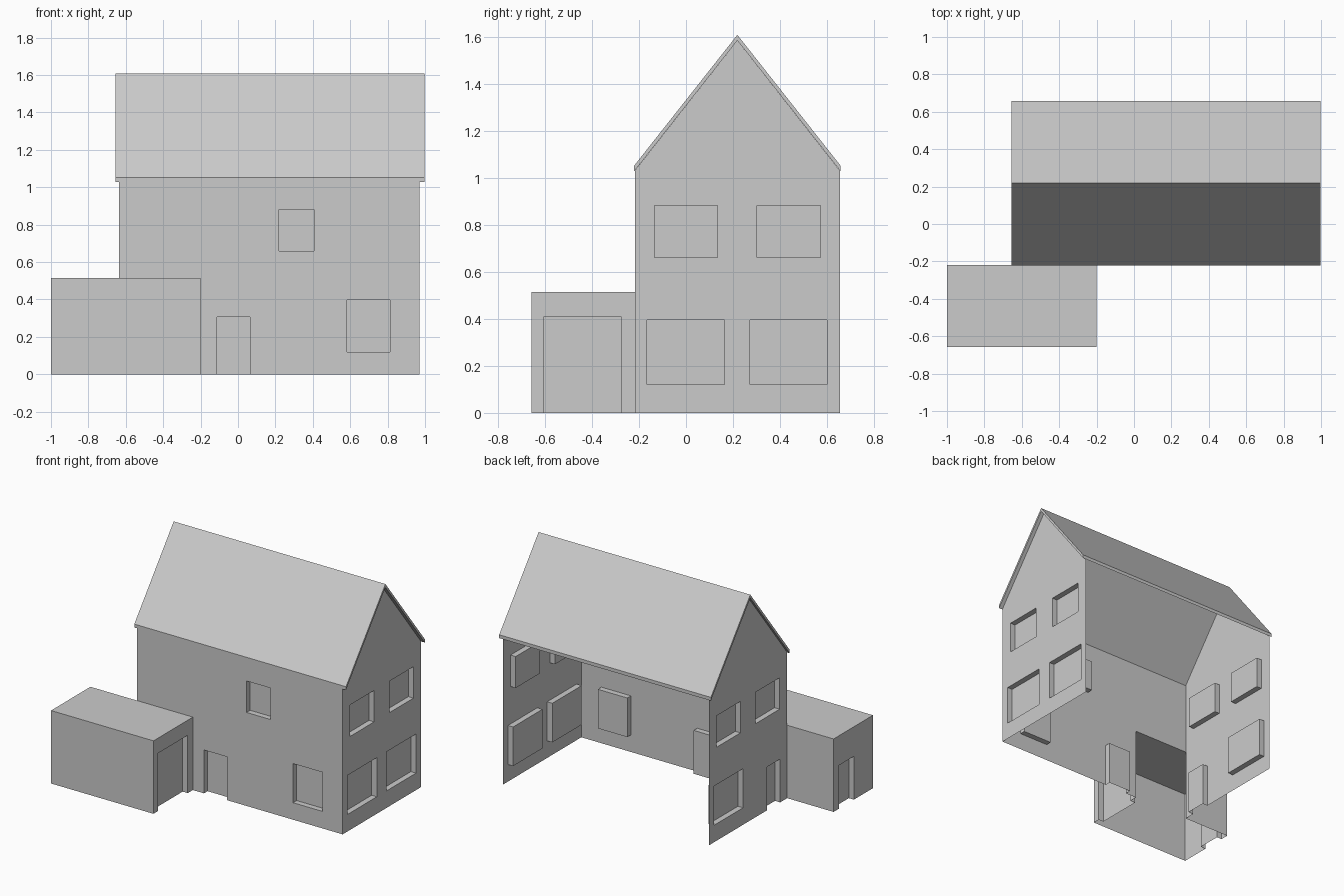
import bpy, bmesh
from mathutils import Vector

cube = bpy.data.objects.get("Cube")
if cube:
    bpy.data.objects.remove(cube, do_unlink=True)

GREY = (0.6, 0.6, 0.6, 1)
mat = bpy.data.materials.new("light_grey")
mat.use_nodes = True
mat.diffuse_color = GREY
mat.node_tree.nodes["Principled BSDF"].inputs["Base Color"].default_value = GREY

# Main dimensions
LEFT, RIGHT, FRONT, BACK = -0.637, 0.97, -0.218, 0.655
RIDGE_Y = (FRONT + BACK) / 2
EAVE, APEX = 1.03, 1.584
G_LEFT, G_RIGHT, G_FRONT, G_TOP = -1.0, -0.2, -0.657, 0.515
DEPTH = 0.04


def finish(name, bm):
    mesh = bpy.data.meshes.new(name)
    bm.to_mesh(mesh)
    bm.free()
    mesh.materials.append(mat)
    obj = bpy.data.objects.new(name, mesh)
    bpy.context.collection.objects.link(obj)


def wall(name, axis, pos, outline, outward, recesses=(), holes=()):
    """Thin upright wall at axis = pos; openings are (start, end, bottom, top)."""
    along = 1 - axis

    def point(a, z):
        p = Vector((0, 0, z))
        p[axis], p[along] = pos, a
        return p

    bm = bmesh.new()
    face = bm.faces.new([bm.verts.new(point(a, z)) for a, z in outline])
    face.normal_update()
    if face.normal[axis] * outward < 0:
        face.normal_flip()
    for a0, a1, z0, z1 in [*recesses, *holes]:
        for k, values in ((along, (a0, a1)), (2, (z0, z1))):
            for value in values:
                co, no = Vector(), Vector()
                co[k], no[k] = value, 1
                bmesh.ops.bisect_plane(bm, geom=bm.verts[:] + bm.edges[:] + bm.faces[:],
                                       plane_co=co, plane_no=no)

    def inside(box):
        found = []
        for f in bm.faces:
            c = f.calc_center_median()
            if abs(c[axis] - pos) < 0.001 and box[0] < c[along] < box[1] and box[2] < c.z < box[3]:
                found.append(f)
        return found

    for box in holes:
        bmesh.ops.delete(bm, geom=inside(box), context='FACES')
    # Push windows and doors inward, leaving door thresholds open
    for box in recesses:
        geom = bmesh.ops.extrude_face_region(bm, geom=inside(box))["geom"]
        shift = Vector()
        shift[axis] = -outward * DEPTH
        bmesh.ops.translate(bm, vec=shift, verts=[g for g in geom if isinstance(g, bmesh.types.BMVert)])
        bmesh.ops.delete(bm, geom=inside(box), context='FACES')
    sills = [f for f in bm.faces if all(v.co.z < 0.001 for v in f.verts)]
    bmesh.ops.delete(bm, geom=sills, context='FACES')
    finish(name, bm)


def rect(a0, a1, top):
    return [(a0, 0), (a1, 0), (a1, top), (a0, top)]


# House walls: open at the back
gable = [(FRONT, 0), (BACK, 0), (BACK, EAVE), (RIDGE_Y, APEX), (FRONT, EAVE)]
upper = [(-0.135, 0.133, 0.66, 0.882), (0.303, 0.572, 0.66, 0.882)]
lower_front = (-0.165, 0.163, 0.12, 0.396)
lower_back = (0.273, 0.6, 0.12, 0.396)
side_door = (-0.14, 0.008, 0, 0.306)
wall("left_gable_wall", 0, RIGHT, gable, 1, [*upper, lower_front, lower_back])
wall("right_gable_wall", 0, LEFT, gable, -1, [*upper, side_door, lower_back])
wall("front_wall", 1, FRONT, rect(LEFT, RIGHT, EAVE), -1,
     [(0.22, 0.407, 0.66, 0.882), (0.583, 0.813, 0.12, 0.396), (-0.113, 0.065, 0, 0.306)],
     [(LEFT, G_RIGHT, 0, G_TOP)])

# Garage: opens into the house
wall("garage_front_wall", 1, G_FRONT, rect(G_LEFT, G_RIGHT, G_TOP), -1)
wall("garage_back_wall", 1, FRONT, rect(G_LEFT, LEFT, G_TOP), 1)
wall("garage_door_wall", 0, G_RIGHT, rect(G_FRONT, FRONT, G_TOP), 1, [(-0.607, -0.275, 0, 0.408)])
wall("garage_side_wall", 0, G_LEFT, rect(G_FRONT, FRONT, G_TOP), -1, [(-0.445, -0.276, 0, 0.306)])
bm = bmesh.new()
bm.faces.new([bm.verts.new((x, y, G_TOP)) for x, y in
              ((G_LEFT, G_FRONT), (G_RIGHT, G_FRONT), (G_RIGHT, FRONT), (G_LEFT, FRONT))])
finish("garage_roof", bm)

# Pitched roof slab, a chevron profile swept along x
bm = bmesh.new()
THICK, LIP = 0.024, 0.003
profile = [(FRONT - LIP, EAVE - LIP), (RIDGE_Y, APEX), (BACK + LIP, EAVE - LIP),
           (BACK + LIP, EAVE + THICK - LIP), (RIDGE_Y, APEX + THICK), (FRONT - LIP, EAVE + THICK - LIP)]
ends = [[bm.verts.new((x, y, z)) for y, z in profile] for x in (-0.655, 0.998)]
n = len(profile)
for i in range(n):
    j = (i + 1) % n
    bm.faces.new((ends[0][i], ends[0][j], ends[1][j], ends[1][i]))
for e in ends:
    bm.faces.new((e[0], e[1], e[4], e[5]))
    bm.faces.new((e[1], e[2], e[3], e[4]))
bmesh.ops.recalc_face_normals(bm, faces=bm.faces[:])
finish("pitched_roof", bm)
